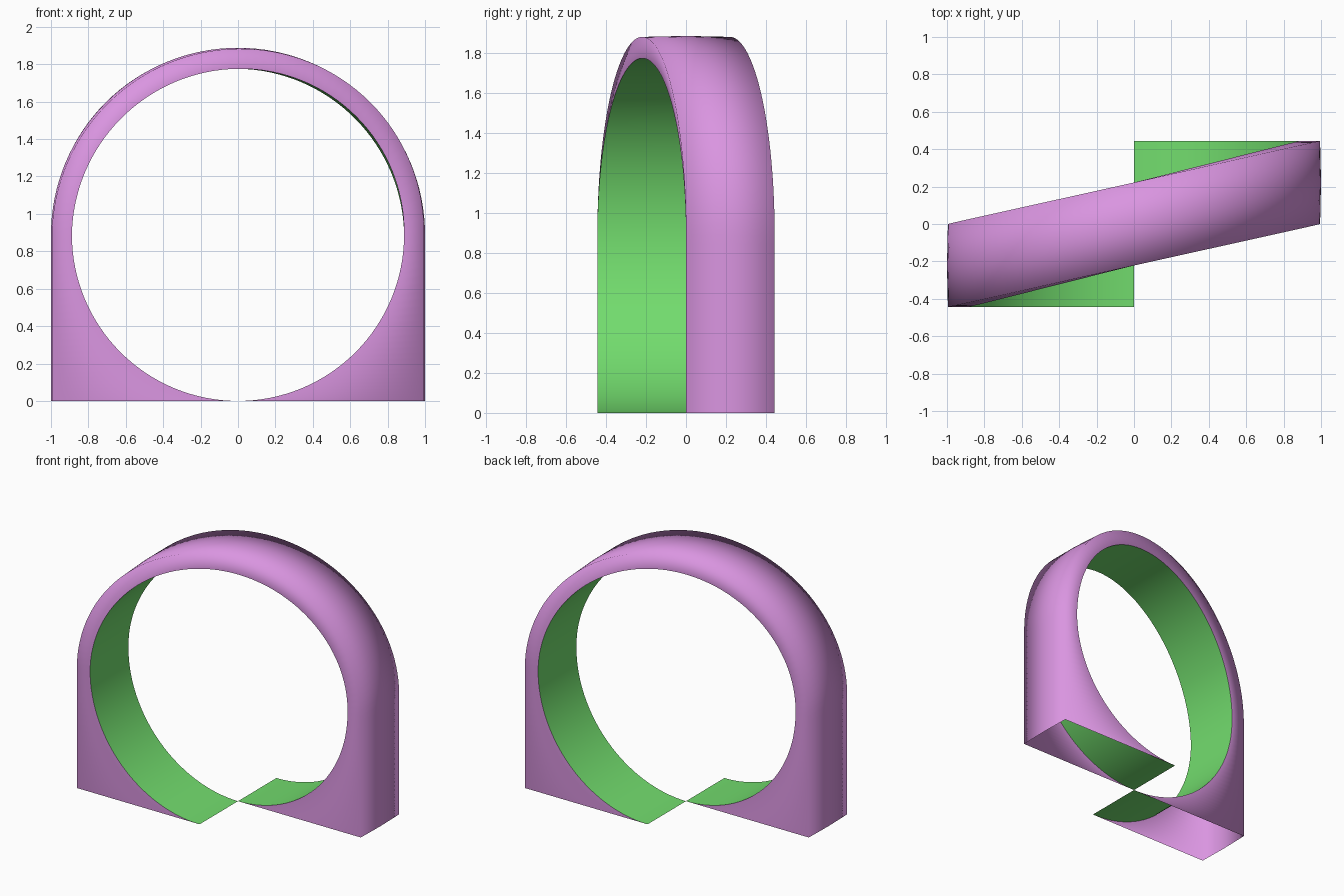
import bpy
import bmesh
from math import sin, cos, pi

cube = bpy.data.objects.get("Cube")
if cube:
    bpy.data.objects.remove(cube)

R_IN, R_OUT, HALF = 0.888, 1.0, 0.222
STEPS = 128


def material(name, rgb):
    mat = bpy.data.materials.new(name)
    mat.use_nodes = True
    color = (*rgb, 1.0)
    mat.diffuse_color = color
    mat.node_tree.nodes["Principled BSDF"].inputs["Base Color"].default_value = color
    return mat


def twist(a):
    """Depth shift: straight legs below, slanting across over the arch."""
    if a < 0:
        return HALF
    if a > pi:
        return -HALF
    return HALF * cos(a)


def point(a, radius, side, outer):
    """Point at angle a; side is -1 front, 0 middle, 1 back."""
    skew = 0.006 * sin(2 * a) if 0 < a < pi else 0
    r = radius - side * skew
    x, z = r * cos(a), R_IN + r * sin(a)
    if outer and (a < 0 or a > pi):
        # Legs run straight down, level with the opening
        x = radius if a < 0 else -radius
        z = R_IN + R_IN * sin(a)
    if outer and a == pi:
        x = -radius
    return (x, twist(a) + side * HALF, z)


def sweep(name, section, mat):
    """Skin a cross-section along the arch from one foot to the other."""
    bm = bmesh.new()
    rows = []
    for i in range(STEPS + 1):
        a = -pi / 2 + 2 * pi * i / STEPS
        rows.append([bm.verts.new(point(a, *s)) for s in section])
    for low, high in zip(rows, rows[1:]):
        for k in range(len(section) - 1):
            bm.faces.new((low[k], low[k + 1], high[k + 1], high[k])).smooth = True
    mesh = bpy.data.meshes.new(name)
    bm.to_mesh(mesh)
    bm.free()
    mesh.materials.append(mat)
    obj = bpy.data.objects.new(name, mesh)
    bpy.context.collection.objects.link(obj)
    return obj


purple = material("orchid_purple", (0.70, 0.30, 0.75))
green = material("leaf_green", (0.17, 0.72, 0.155))

# Front wall, rounded outside and back wall, open underneath
sweep("arch_shell", [
    (R_IN, -1, False),
    (R_OUT - 0.005, -1, True),
    (R_OUT, 0, True),
    (R_OUT - 0.005, 1, True),
    (R_IN, 1, False),
], purple)

# Lining of the round opening, split at the bottom
sweep("inner_band", [(R_IN, 1, False), (R_IN, -1, False)], green)
